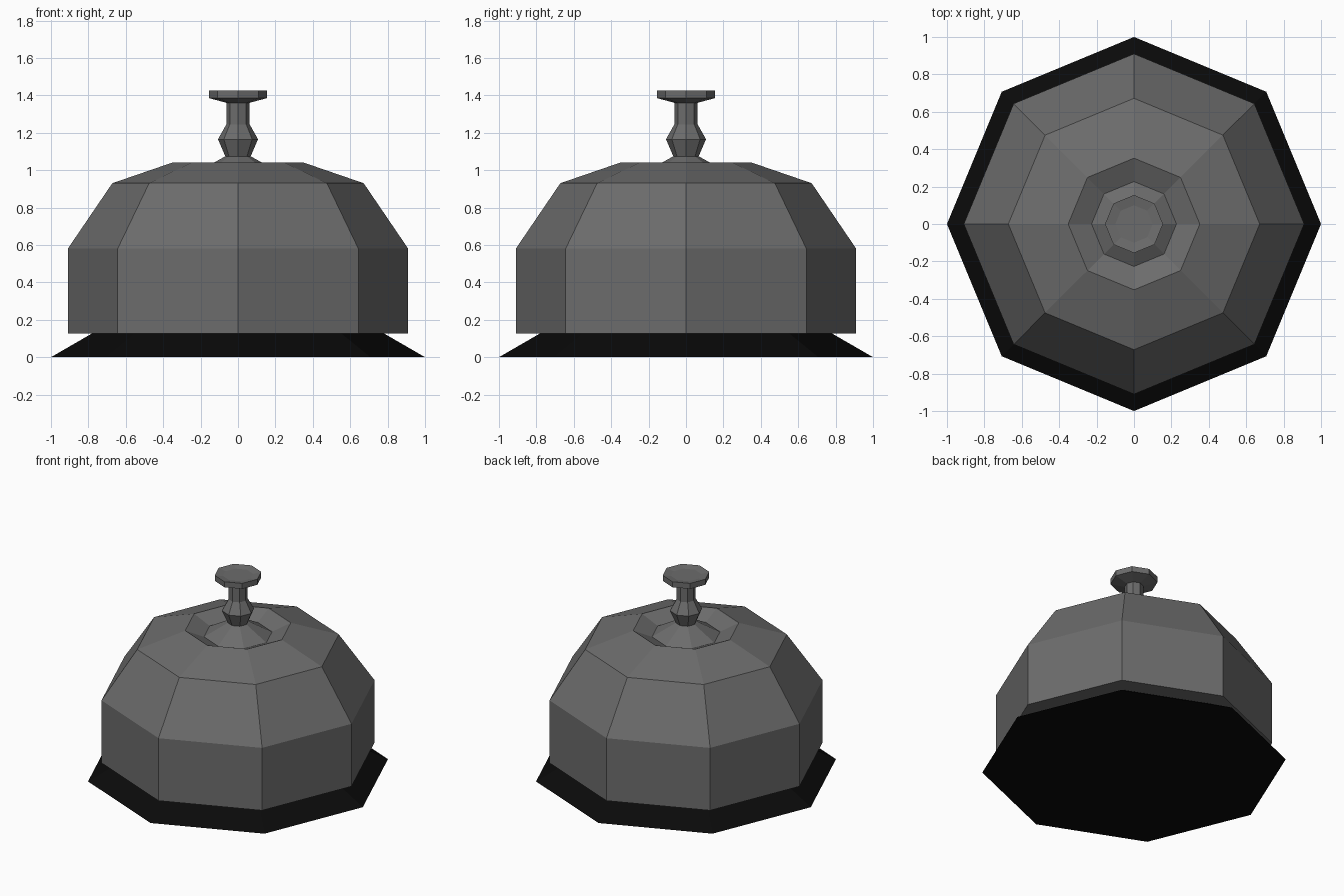
import bpy, bmesh, math

if "Cube" in bpy.data.objects:
    bpy.data.objects.remove(bpy.data.objects["Cube"])

SIDES = 8


def material(name, rgb):
    m = bpy.data.materials.new(name)
    m.diffuse_color = (*rgb, 1)
    m.use_nodes = True
    m.node_tree.nodes["Principled BSDF"].inputs["Base Color"].default_value = m.diffuse_color
    return m


def lathe(name, profile, mat, cap_bottom=False, cap_top=False):
    """Spin a (radius, z) profile, listed bottom to top, into a flat-faced solid."""
    bm = bmesh.new()
    rings = []
    for r, z in profile:
        rings.append([bm.verts.new((r * math.cos(a), r * math.sin(a), z))
                      for a in (2 * math.pi * i / SIDES for i in range(SIDES))])
    for lo, hi in zip(rings, rings[1:]):
        for i in range(SIDES):
            j = (i + 1) % SIDES
            bm.faces.new((lo[i], lo[j], hi[j], hi[i]))
    if cap_bottom:
        bm.faces.new(rings[0][::-1])
    if cap_top:
        bm.faces.new(rings[-1])
    me = bpy.data.meshes.new(name)
    bm.to_mesh(me)
    bm.free()
    me.materials.append(mat)
    ob = bpy.data.objects.new(name, me)
    bpy.context.collection.objects.link(ob)
    return ob


metal = material("grey metal", (0.15, 0.15, 0.15))
black = material("black rubber", (0.003, 0.003, 0.003))

# Sloping foot
lathe("base", [(1.0, 0), (0.78, 0.127)], black, cap_bottom=True)

# Dome with underside lip and sunken crown
lathe("bell_dome", [(0.78, 0.127), (0.91, 0.127), (0.91, 0.58), (0.672, 0.93),
                    (0.352, 1.04), (0.227, 0.985)], metal)

# Plunger: collar, bulge, neck and button with a shallow dished top
lathe("plunger", [(0.227, 0.985), (0.068, 1.074), (0.107, 1.165), (0.062, 1.245),
                  (0.062, 1.36), (0.155, 1.385), (0.155, 1.425), (0.1, 1.415)],
      metal, cap_top=True)
